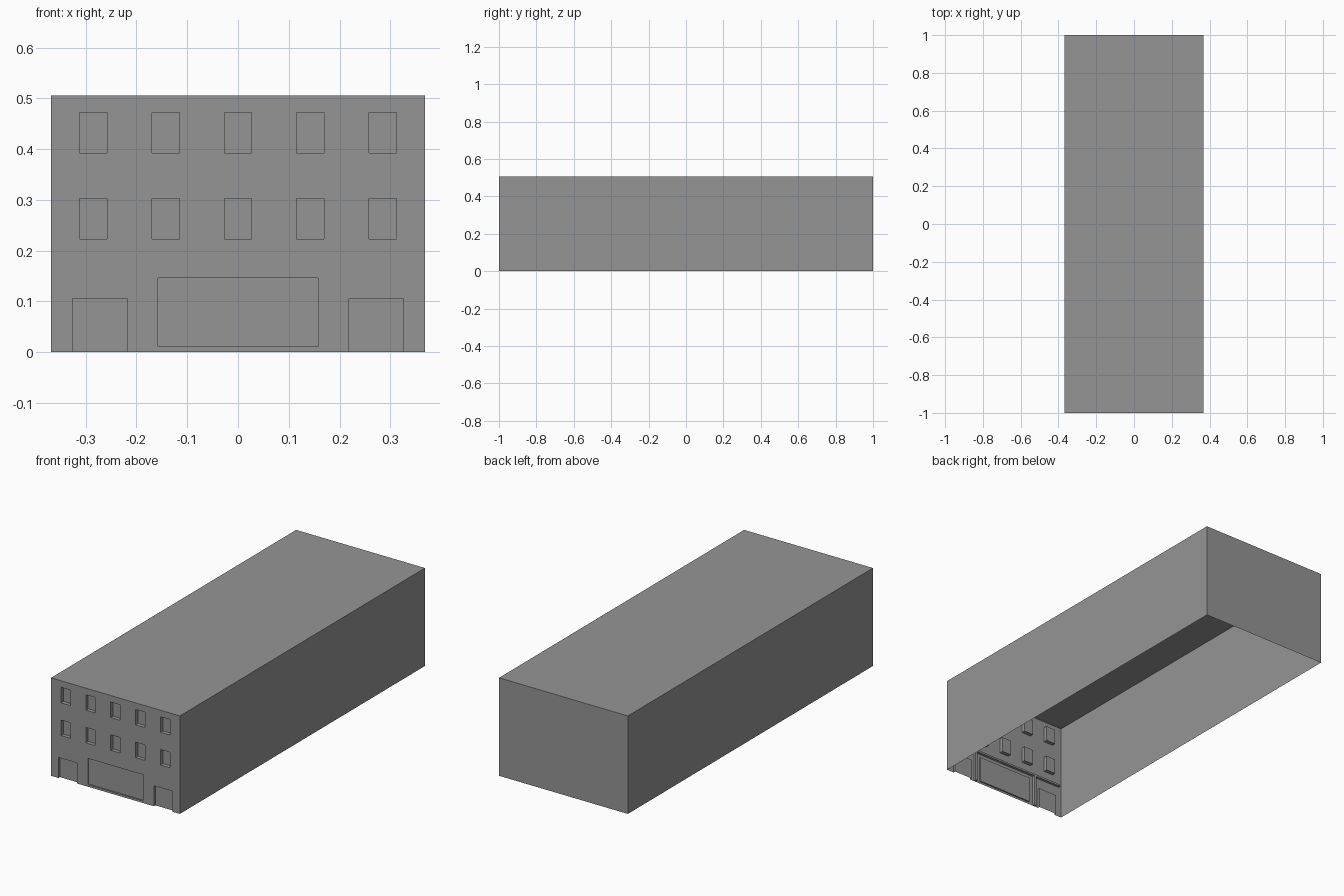
import bpy
import bmesh

cube = bpy.data.objects.get("Cube")
if cube:
    bpy.data.objects.remove(cube, do_unlink=True)

HALF_W, HALF_L, HEIGHT = 0.368, 1.0, 0.506
WINDOW_DEPTH, SHOP_DEPTH, DOOR_DEPTH = 0.02, 0.007, 0.012

grey = bpy.data.materials.new("plain_grey")
grey.use_nodes = True
colour = (0.3, 0.3, 0.3, 1)
grey.diffuse_color = colour
grey.node_tree.nodes["Principled BSDF"].inputs["Base Color"].default_value = colour


def finish(name, bm):
    bmesh.ops.remove_doubles(bm, verts=bm.verts, dist=0.0001)
    mesh = bpy.data.meshes.new(name)
    bm.to_mesh(mesh)
    bm.free()
    mesh.materials.append(grey)
    obj = bpy.data.objects.new(name, mesh)
    bpy.context.collection.objects.link(obj)
    return obj


def quad(bm, *points):
    bm.faces.new([bm.verts.new(p) for p in points])


def box(name, x0, x1, y0, y1, z0, z1):
    bm = bmesh.new()
    bmesh.ops.create_cube(bm, size=1)
    for v in bm.verts:
        v.co = (x1 if v.co.x > 0 else x0,
                y1 if v.co.y > 0 else y0,
                z1 if v.co.z > 0 else z0)
    return finish(name, bm)


# Shell: roof, sides and back, open at the front and underneath
bm = bmesh.new()
bmesh.ops.create_cube(bm, size=1)
for v in bm.verts:
    v.co = (v.co.x * 2 * HALF_W, v.co.y * 2 * HALF_L, (v.co.z + 0.5) * HEIGHT)
bm.normal_update()
open_sides = [f for f in bm.faces if f.normal.y < -0.5 or f.normal.z < -0.5]
bmesh.ops.delete(bm, geom=open_sides, context='FACES')
finish("building_shell", bm)

# Openings: x0, x1, z0, z1, depth
openings = [(-0.158, 0.158, 0.011, 0.146, SHOP_DEPTH)]
openings += [(x - 0.0535, x + 0.0535, 0, 0.106, DOOR_DEPTH) for x in (-0.2725, 0.2725)]
for column in range(-2, 3):
    x = column * 0.1425
    for z in (0.223, 0.392):
        openings.append((x - 0.027, x + 0.027, z, z + 0.08, WINDOW_DEPTH))

# Front wall with the openings left out
bm = bmesh.new()
xs = sorted({-HALF_W, HALF_W} | {x for o in openings for x in o[:2]})
zs = sorted({0, HEIGHT} | {z for o in openings for z in o[2:4]})
for x0, x1 in zip(xs, xs[1:]):
    for z0, z1 in zip(zs, zs[1:]):
        cx, cz = (x0 + x1) / 2, (z0 + z1) / 2
        if not any(o[0] < cx < o[1] and o[2] < cz < o[3] for o in openings):
            quad(bm, (x0, -HALF_L, z0), (x1, -HALF_L, z0),
                 (x1, -HALF_L, z1), (x0, -HALF_L, z1))

# Recessed panels and their reveals; doors have no sill
for x0, x1, z0, z1, depth in openings:
    front, back = -HALF_L, -HALF_L + depth
    corners = [(x0, z0), (x1, z0), (x1, z1), (x0, z1)]
    quad(bm, *[(x, back, z) for x, z in corners])
    for i, (xa, za) in enumerate(corners):
        xb, zb = corners[(i + 1) % 4]
        if za == zb == 0:
            continue
        quad(bm, (xa, front, za), (xb, front, zb), (xb, back, zb), (xa, back, za))
finish("front_wall", bm)

# Slim inner beam and posts behind the shop front
INNER = -HALF_L + 0.015
box("inner_beam", -0.35, 0.35, -HALF_L + 0.001, INNER, 0.165, 0.175)
for side, x in (("left", 0.19), ("right", -0.19)):
    box(side + "_inner_post", x - 0.006, x + 0.006, -HALF_L + 0.001, INNER, 0, 0.165)
